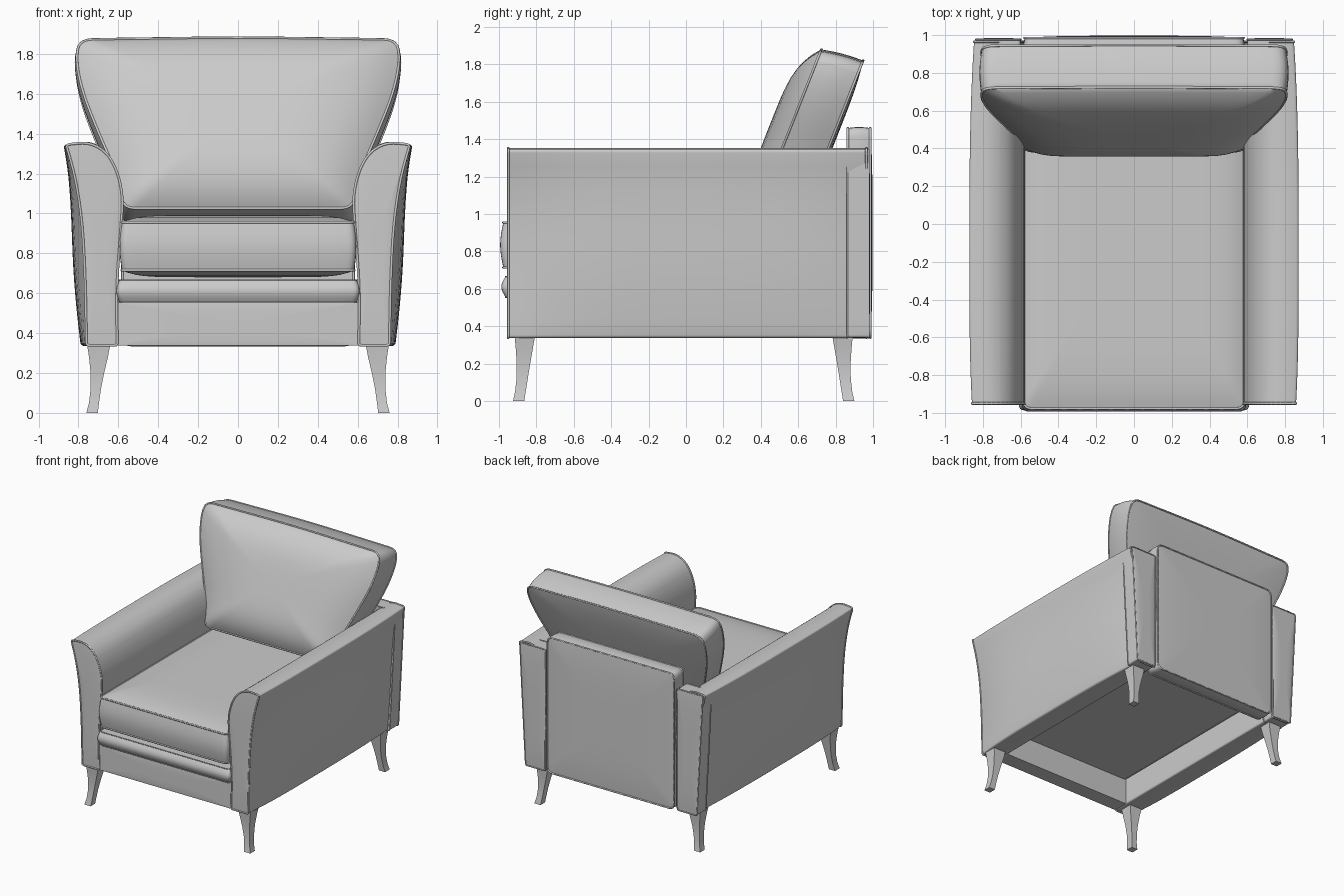
import bpy, bmesh, math
from mathutils import Vector

if "Cube" in bpy.data.objects:
    bpy.data.objects.remove(bpy.data.objects["Cube"])


def finish(name, bm, angle=40):
    bmesh.ops.recalc_face_normals(bm, faces=bm.faces)
    me = bpy.data.meshes.new(name)
    bm.to_mesh(me)
    bm.free()
    ob = bpy.data.objects.new(name, me)
    bpy.context.collection.objects.link(ob)
    bpy.ops.object.select_all(action='DESELECT')
    ob.select_set(True)
    bpy.context.view_layer.objects.active = ob
    bpy.ops.object.shade_smooth_by_angle(angle=math.radians(angle))
    return ob


def outline(pts, step=0.09):
    """Closed outline of (a, b, corner radius) with rounded corners, evenly divided."""
    out, n = [], len(pts)
    for i, (a, b, r) in enumerate(pts):
        p = Vector((a, b))
        prev, nxt = (Vector(pts[j % n][:2]) for j in (i - 1, i + 1))
        d0, d1 = prev - p, nxt - p
        p0 = p + d0.normalized() * min(r, d0.length * 0.48)
        p1 = p + d1.normalized() * min(r, d1.length * 0.48)
        for k in range(5):
            t = k / 4
            out.append(p0 * (1 - t) ** 2 + p * 2 * t * (1 - t) + p1 * t * t)
    dense = []
    for i, p in enumerate(out):
        q = out[(i + 1) % len(out)]
        m = max(1, math.ceil((q - p).length / step))
        dense += [p.lerp(q, k / m) for k in range(m)]
    return dense


def rect(a0, a1, b0, b1, r):
    return [(a0, b0, r), (a1, b0, r), (a1, b1, r), (a0, b1, r)]


def cushion(name, pts, centre, depth, crowns, place, bulge=0.0, steps=8, piping=0.007, power=4):
    """Padded slab: outline swept through depth, domed caps, piped seams."""
    ring, c = outline(pts), Vector(centre)
    caps = (0.12, 0.3, 0.45, 0.58, 0.7, 0.8, 0.88, 0.95)
    layers = [(s, -crowns[0] * (1 - s ** power)) for s in caps]
    layers += [(1 + bulge * math.sin(math.pi * k / steps), depth * k / steps)
               for k in range(steps + 1)]
    layers += [(s, depth + crowns[1] * (1 - s ** power)) for s in reversed(caps)]

    def loop(s, d):
        return [place(*(c + (p - c) * s), d) for p in ring]

    bm = bmesh.new()
    loops = [[bm.verts.new(co) for co in loop(s, d)] for s, d in layers]
    n = len(ring)
    for A, B in zip(loops, loops[1:]):
        for i in range(n):
            j = (i + 1) % n
            bm.faces.new((A[i], A[j], B[j], B[i]))
    bm.faces.new(loops[0])
    bm.faces.new(loops[-1])
    finish(name, bm)

    if piping:
        cu = bpy.data.curves.new(name + "_piping", 'CURVE')
        cu.dimensions = '3D'
        cu.bevel_depth = piping
        cu.bevel_resolution = 1
        for d in (0, depth):
            sp = cu.splines.new('POLY')
            sp.points.add(n - 1)
            for pt, co in zip(sp.points, loop(1, d)):
                pt.co = (*co, 1)
            sp.use_cyclic_u = True
        bpy.context.collection.objects.link(bpy.data.objects.new(name + "_piping", cu))


# Flared arms, outer sides padded outwards
arm = [(0.605, 0.338, 0.015), (0.61, 0.62, 0.3), (0.585, 0.95, 0.3), (0.576, 1.08, 0.2),
       (0.603, 1.21, 0.2), (0.66, 1.31, 0.2), (0.75, 1.358, 0.2), (0.862, 1.345, 0.018),
       (0.815, 1.18, 0.3), (0.78, 0.95, 0.3), (0.765, 0.65, 0.3), (0.76, 0.338, 0.015)]
# Squared block closing each arm at the back
post = [(0.605, 0.34, 0.015), (0.60, 1.345, 0.02), (0.838, 1.345, 0.02),
        (0.818, 0.95, 0.3), (0.785, 0.34, 0.015)]


def arm_place(side):
    def place(x, z, d):
        v = (d - 0.963) / 0.963
        w = min(1, max(0, (x - 0.65) / 0.11))
        pad = 0.012 + 0.045 * math.sin(math.pi * min(1, max(0, (z - 0.2) / 1.15)))
        keep = 0.55 if v > 0 else 1
        x += w * (pad * (1 - keep * min(1, abs(v)) ** 4) - 0.018 * max(0, v) ** 2)
        return Vector((side * x, d - 0.95, z))
    return place


for label, side in (("right", 1), ("left", -1)):
    cushion(label + "_arm", arm, (0.69, 0.85), 1.915, (0.006, 0.006),
            arm_place(side), steps=20)
    cushion(label + "_arm_back", post, (0.71, 0.84), 0.115, (0, 0.008),
            lambda a, b, d: Vector((side * a, 0.862 + d, b)), piping=0.005)

# Outer back panel
cushion("back_panel", rect(-0.58, 0.58, 0.34, 1.46, 0.05), (0, 0.9), 0.12, (0.008, 0.012),
        lambda a, b, d: Vector((a, 0.865 + d, b)), bulge=0.01)

# Front rail and the padded platform above it
cushion("front_rail", rect(-0.608, 0.608, 0.338, 0.555, 0.008), (0, 0.445), 0.13, (0.004, 0),
        lambda a, b, d: Vector((a, -0.95 + d, b)), piping=0)
cushion("platform", rect(-0.595, 0.595, -0.965, 0.86, 0.03), (0, -0.05), 0.11, (0.004, 0.004),
        lambda a, b, d: Vector((a, b, 0.556 + d)), bulge=0.024, piping=0.004)

# Seat cushion
cushion("seat_cushion", rect(-0.583, 0.583, -0.977, 0.86, 0.04), (0, -0.05), 0.24, (0.035, 0.037),
        lambda a, b, d: Vector((a, b, 0.715 + d)), bulge=0.018, power=8)

# Leaning back cushion, wider at the top
half = [(0.575, 0.0, 0.06), (0.61, 0.19, 0.2), (0.70, 0.41, 0.2), (0.778, 0.62, 0.2),
        (0.812, 0.79, 0.2), (0.798, 0.91, 0.07)]
back = half + [(0.0, 0.922, 0.3)] + [(-a, b, r) for a, b, r in reversed(half)]
up, inward = Vector((0, 0.368, 0.930)), Vector((0, 0.930, -0.368))


def lean(a, b, d):
    b += 0.03 * max(0, d) / 0.235 * b
    return Vector((a, 0.385, 1.025)) + up * b + inward * d


cushion("back_cushion", back, (0, 0.45), 0.23, (0.108, 0.02), lean, bulge=0.014)

# Splayed tapering legs: (z, outer x, inner x, outer y, inner y)
leg = [(0.0, 0.76, 0.703, 0.925, 0.865), (0.05, 0.747, 0.697, 0.914, 0.857),
       (0.12, 0.739, 0.687, 0.906, 0.846), (0.2, 0.739, 0.671, 0.905, 0.833),
       (0.28, 0.747, 0.652, 0.910, 0.819), (0.345, 0.757, 0.64, 0.916, 0.808)]
for label, sy, shift in (("front", -1, 0), ("back", 1, -0.025)):
    for side, sx in (("right", 1), ("left", -1)):
        bm = bmesh.new()
        loops = [[bm.verts.new((sx * x, sy * (y + shift), z))
                  for x, y in ((xo, yo), (xi, yo), (xi, yi), (xo, yi))]
                 for z, xo, xi, yo, yi in leg]
        for A, B in zip(loops, loops[1:]):
            for i in range(4):
                j = (i + 1) % 4
                bm.faces.new((A[i], A[j], B[j], B[i]))
        bm.faces.new(loops[0])
        bm.faces.new(loops[-1])
        finish(f"{label}_{side}_leg", bm)
